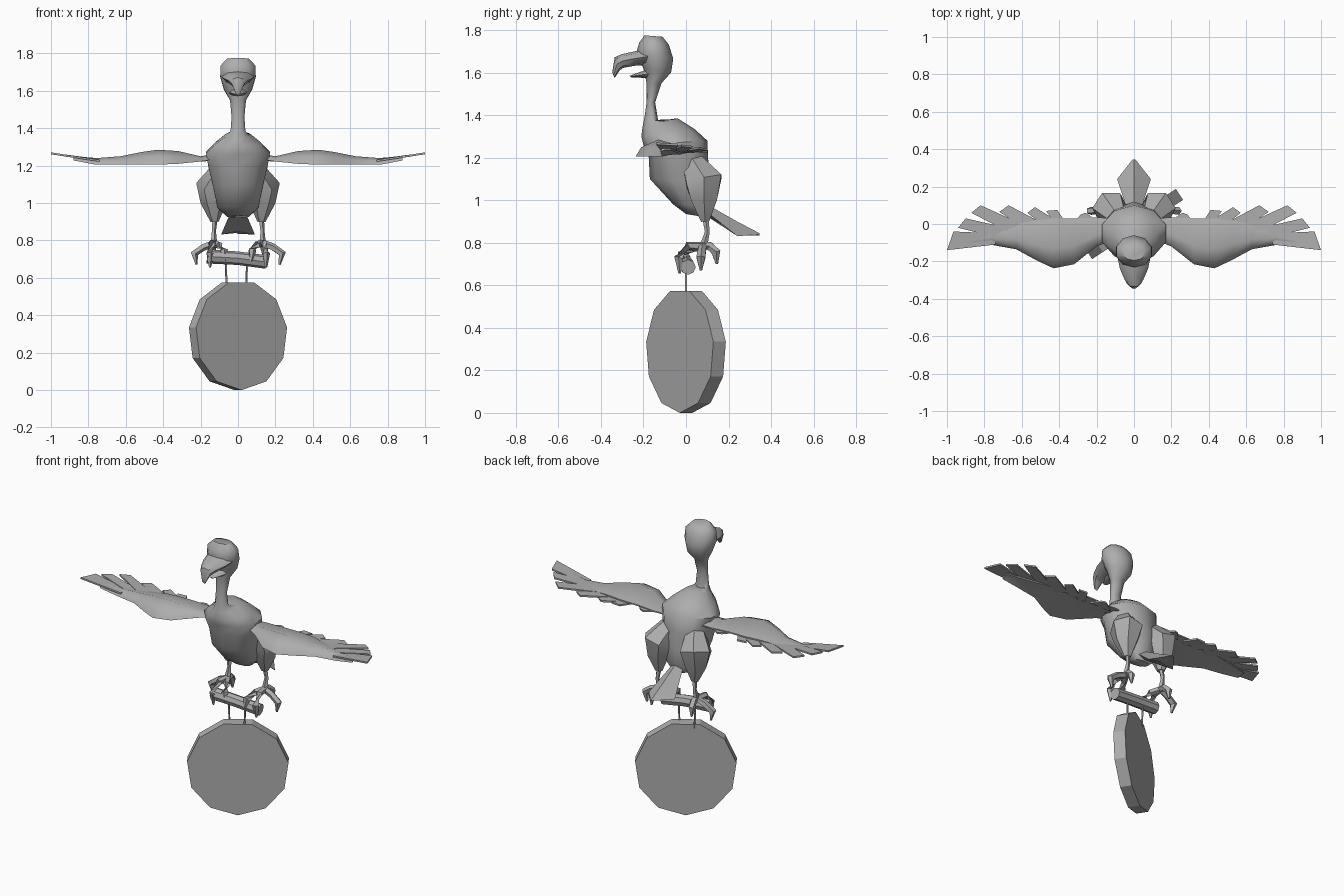
import bpy, bmesh, math
from mathutils import Vector, Matrix

grey = bpy.data.materials.new("plain grey")
grey.diffuse_color = (0.42, 0.42, 0.42, 1)


def loft(name, rings, angle=40):
    """Skin a list of equal-length point rings and cap both ends."""
    bm = bmesh.new()
    vs = [[bm.verts.new(p) for p in r] for r in rings]
    n = len(rings[0])
    for a, b in zip(vs, vs[1:]):
        for i in range(n):
            j = (i + 1) % n
            bm.faces.new((a[i], a[j], b[j], b[i]))
    bm.faces.new(vs[0])
    bm.faces.new(vs[-1])
    bmesh.ops.recalc_face_normals(bm, faces=bm.faces)
    me = bpy.data.meshes.new(name)
    bm.to_mesh(me)
    bm.free()
    me.materials.append(grey)
    ob = bpy.data.objects.new(name, me)
    bpy.context.collection.objects.link(ob)
    bpy.ops.object.select_all(action='DESELECT')
    ob.select_set(True)
    bpy.context.view_layer.objects.active = ob
    if angle:
        bpy.ops.object.shade_smooth_by_angle(angle=math.radians(angle))
    return ob


def oval(y1, z1, y2, z2, w, n=10):
    """Ring spanning two points of the middle plane, w wide to each side."""
    c = Vector((0, (y1 + y2) / 2, (z1 + z2) / 2))
    h = Vector((0, y1, z1)) - c
    return [c + h * math.cos(t) + Vector((w * math.sin(t), 0, 0))
            for t in (2 * math.pi * i / n for i in range(n))]


def tube(name, pts, radii, n=5, angle=40):
    """Tapered tube along a path."""
    pts = [Vector(p) for p in pts]
    rings = []
    for i, (p, r) in enumerate(zip(pts, radii)):
        d = (pts[min(i + 1, len(pts) - 1)] - pts[max(i - 1, 0)]).normalized()
        ref = Vector((0, 1, 0)) if abs(d.y) < 0.8 else Vector((0, 0, 1))
        u = d.cross(ref).normalized()
        v = d.cross(u)
        rings.append([p + (u * math.cos(t) + v * math.sin(t)) * r
                      for t in (2 * math.pi * k / n for k in range(n))])
    return loft(name, rings, angle)


# Body, neck and skull: front point, back point, half width
loft("body", [oval(*r) for r in (
    (0.0, 0.935, 0.09, 0.92, 0.06), (-0.06, 0.98, 0.11, 0.97, 0.115),
    (-0.17, 1.10, 0.12, 1.08, 0.14), (-0.175, 1.2, 0.105, 1.18, 0.165),
    (-0.2, 1.26, 0.10, 1.28, 0.18), (-0.21, 1.3, 0.04, 1.335, 0.13),
    (-0.205, 1.34, -0.04, 1.385, 0.07), (-0.195, 1.39, -0.13, 1.37, 0.042),
    (-0.185, 1.46, -0.145, 1.46, 0.036), (-0.185, 1.55, -0.115, 1.55, 0.045),
    (-0.2, 1.62, -0.07, 1.6, 0.08), (-0.235, 1.69, -0.06, 1.665, 0.1),
    (-0.22, 1.74, -0.08, 1.73, 0.097), (-0.195, 1.775, -0.11, 1.768, 0.06))], 50)

# Hooked upper beak and open lower beak
loft("upper_beak", [oval(*r, 8) for r in (
    (-0.17, 1.72, -0.17, 1.635, 0.09), (-0.24, 1.70, -0.24, 1.632, 0.075),
    (-0.30, 1.687, -0.295, 1.622, 0.05), (-0.335, 1.672, -0.312, 1.61, 0.035),
    (-0.347, 1.6, -0.335, 1.575, 0.012))])
loft("lower_beak", [oval(*r, 8) for r in (
    (-0.15, 1.62, -0.15, 1.565, 0.05), (-0.21, 1.605, -0.2, 1.575, 0.045),
    (-0.265, 1.585, -0.26, 1.578, 0.01))])

# Tail fan with a raised middle ridge
loft("tail", [
    [(-0.04, 0.09, 0.95), (0, 0.09, 0.985), (0.04, 0.09, 0.95), (0, 0.09, 0.93)],
    [(-0.09, 0.24, 0.832), (0, 0.24, 0.9), (0.09, 0.24, 0.832), (0, 0.24, 0.85)],
    [(-0.008, 0.345, 0.84), (0, 0.345, 0.845), (0.008, 0.345, 0.84), (0, 0.345, 0.835)]], 20)

# Wing sections: x, front y, back y, front z, top z, back z
WING = ((0.10, -0.08, 0.03, 1.24, 1.27, 1.23), (0.2, -0.12, 0.035, 1.222, 1.25, 1.23),
        (0.32, -0.215, 0.03, 1.21, 1.278, 1.235), (0.43, -0.237, 0.03, 1.205, 1.285, 1.235),
        (0.52, -0.195, 0.02, 1.205, 1.272, 1.235), (0.63, -0.135, 0.0, 1.205, 1.25, 1.225),
        (0.76, -0.112, -0.02, 1.205, 1.24, 1.22), (0.88, -0.12, -0.07, 1.228, 1.252, 1.24))
# Feathers: two root points, two tip points
FEATHERS = (((0.74, -0.11), (0.74, -0.05), (0.965, -0.04), (1.0, -0.14)),
            ((0.70, -0.08), (0.68, -0.02), (0.90, 0.03), (0.94, -0.02)),
            ((0.64, -0.06), (0.60, 0.0), (0.82, 0.10), (0.87, 0.06)),
            ((0.56, -0.04), (0.50, 0.01), (0.67, 0.10), (0.72, 0.065)),
            ((0.46, -0.03), (0.40, 0.01), (0.53, 0.09), (0.57, 0.06)),
            ((0.40, -0.03), (0.36, 0.0), (0.41, 0.075), (0.47, 0.07)),
            ((0.33, 0.0), (0.17, 0.0), (0.26, 0.06), (0.285, 0.05)))

for s, side in ((-1, "left"), (1, "right")):
    loft(side + "_wing", [[
        (s * x, yf, zf), (s * x, yf + 0.1 * (yb - yf), zf + 0.55 * (zt - zf)),
        (s * x, yf + 0.4 * (yb - yf), zt), (s * x, yb, zb + 0.004), (s * x, yb, zb - 0.004),
        (s * x, yf + 0.4 * (yb - yf), zf + 0.008)] for x, yf, yb, zf, zt, zb in WING], 50)
    for k, quad in enumerate(FEATHERS):
        loft(f"{side}_feather_{k + 1}", [[
            (s * x, y, 1.226 + max(0, x - 0.75) * 0.16 + dz) for x, y in quad]
            for dz in (-0.005, 0.005)], 0)

    # Feathered thigh and thin leg
    tube(side + "_thigh",
         [(s * 0.09, 0.03, 1.17), (s * 0.128, 0.085, 1.085), (s * 0.13, 0.085, 1.0),
          (s * 0.125, 0.09, 0.9)], (0.06, 0.098, 0.07, 0.022), 6)
    tube(side + "_leg", [(s * 0.123, 0.09, 0.93), (s * 0.13, 0.1, 0.85),
                         (s * 0.13, 0.08, 0.775)], (0.016, 0.012, 0.02))
    # Curled toes gripping around the perch
    root = (s * 0.13, 0.08, 0.785)
    toes = {"front_toe": [(0.14, 0.01, 0.785), (0.15, -0.035, 0.73), (0.15, -0.03, 0.655)],
            "inner_toe": [(0.10, 0.03, 0.775), (0.075, -0.02, 0.745), (0.07, -0.035, 0.69)],
            "outer_toe": [(0.185, 0.075, 0.765), (0.235, 0.07, 0.73), (0.222, 0.07, 0.67)],
            "back_toe": [(0.13, 0.11, 0.785), (0.14, 0.142, 0.755), (0.14, 0.145, 0.70)]}
    for label, path in toes.items():
        tube(f"{side}_{label}", [root] + [(s * x, y, z) for x, y, z in path],
             (0.02, 0.02, 0.022, 0.006))

# Perch bar hung over two thin cords
tube("perch", [(-0.165, -0.01, 0.715), (0, -0.005, 0.705), (0.15, 0.01, 0.685)],
     (0.038, 0.036, 0.036), 8)
for name, x in (("left_cord", -0.06), ("right_cord", 0.045)):
    tube(name, [(x, 0, 0.55), (x * 1.05, 0, 0.63), (x * 1.1, 0, 0.70)], (0.006,) * 3, 5)

# Eleven-sided disc turned about the vertical axis
turn = Matrix.Rotation(math.radians(33), 3, 'Z')
loft("disc", [[turn @ Vector((0.293 * math.cos(t), y, 0.293 + 0.293 * math.sin(t)))
               for t in (-math.pi / 2 + 2 * math.pi * k / 11 for k in range(11))]
              for y in (-0.035, 0.035)], 0)
